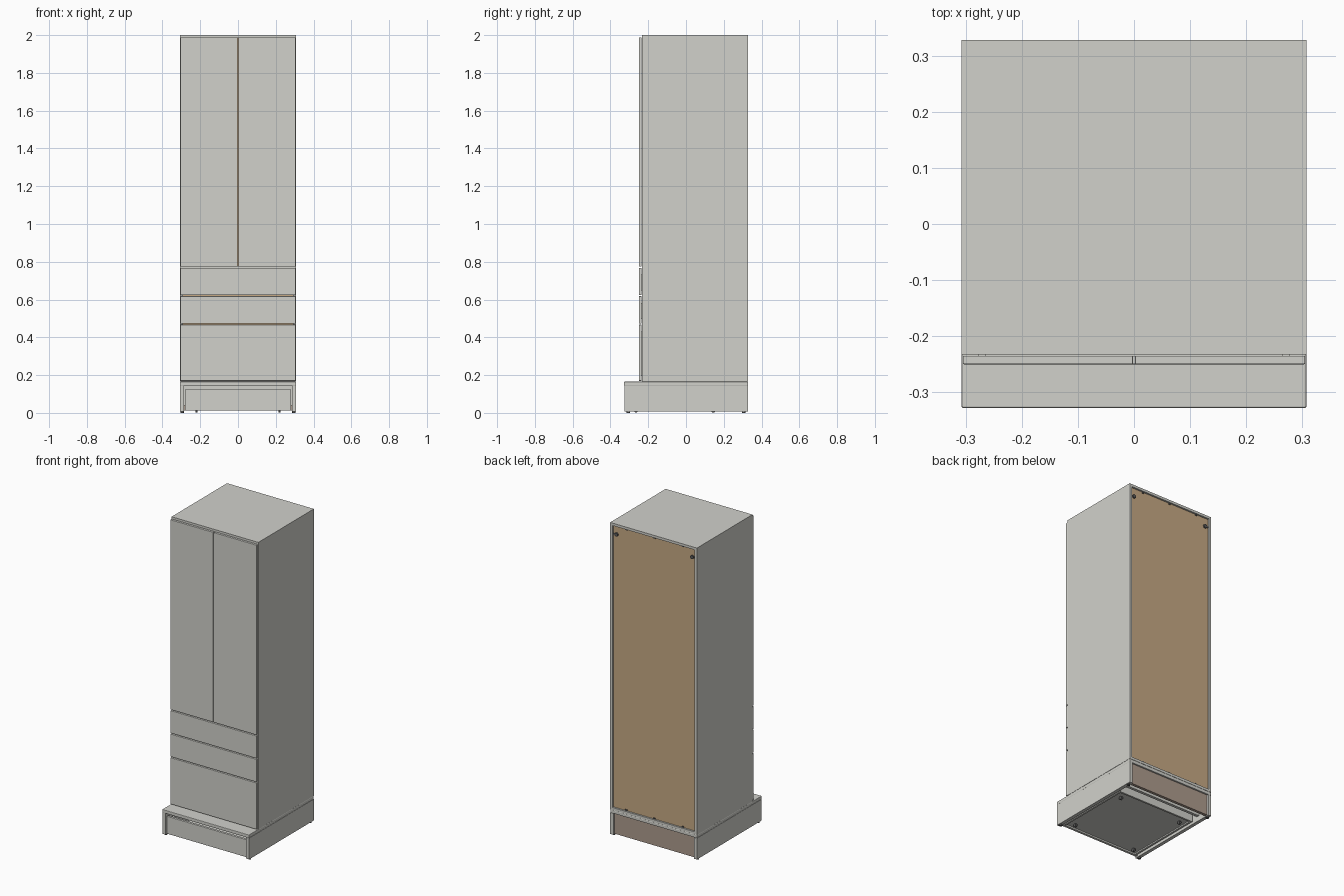
import bpy, bmesh, math
from mathutils import Vector

if "Cube" in bpy.data.objects:
    bpy.data.objects.remove(bpy.data.objects["Cube"])


def material(name, r, g, b):
    m = bpy.data.materials.new(name)
    m.diffuse_color = (r, g, b, 1)
    m.use_nodes = True
    m.node_tree.nodes["Principled BSDF"].inputs["Base Color"].default_value = m.diffuse_color
    return m


GREY = material("warm light grey", 0.64, 0.64, 0.60)
BROWN = material("brown hardboard", 0.57, 0.40, 0.23)
TAUPE = material("taupe board", 0.42, 0.33, 0.27)
DARK = material("dark grey fittings", 0.10, 0.10, 0.10)


def box(name, x, y, z, mat=GREY, bevel=0.0, segments=2):
    """Box from (min, max) pairs, with optionally rounded edges."""
    bm = bmesh.new()
    bmesh.ops.create_cube(bm, size=1)
    for v in bm.verts:
        v.co = Vector([(a + b) / 2 + c * (b - a) for c, (a, b) in zip(v.co, (x, y, z))])
    if bevel:
        bmesh.ops.bevel(bm, geom=bm.edges[:], offset=bevel, segments=segments,
                        affect='EDGES', profile=0.5)
    me = bpy.data.meshes.new(name)
    bm.to_mesh(me)
    bm.free()
    me.materials.append(mat)
    ob = bpy.data.objects.new(name, me)
    bpy.context.collection.objects.link(ob)
    return ob


def cylinder(name, loc, r, depth, axis, mat=DARK):
    rot = {'X': (0, math.pi / 2, 0), 'Y': (math.pi / 2, 0, 0), 'Z': (0, 0, 0)}[axis]
    bpy.ops.mesh.primitive_cylinder_add(vertices=20, radius=r, depth=depth,
                                        location=loc, rotation=rot)
    ob = bpy.context.object
    ob.name = name
    ob.data.materials.append(mat)
    bpy.ops.object.shade_smooth_by_angle()
    return ob


def open_tray(name, x, y, z, t=0.012):
    """Drawer box: floor, two sides and a back behind a separate front."""
    box(name + "_floor", (x[0] + t, x[1] - t), (y[0], y[1] - t), (z[0] + 0.008, z[0] + 0.014))
    box(name + "_left", (x[0], x[0] + t), y, z)
    box(name + "_right", (x[1] - t, x[1]), y, z)
    box(name + "_back", (x[0] + t, x[1] - t), (y[1] - t, y[1]), z)


W, BACK, FRONT = 0.307, 0.328, -0.328
BODY = -0.233          # front edge of the cabinet carcass

# Carcass panels
for s, side in ((-1, "left"), (1, "right")):
    box("cabinet_side_" + side, sorted((s * 0.291, s * W)), (BODY, BACK), (0.165, 1.984))
    box("base_side_" + side, sorted((s * 0.285, s * W)), (FRONT + 0.002, BACK), (0.008, 0.144))
box("cabinet_top", (-W, W), (BODY, BACK), (1.984, 2.0))
box("cabinet_bottom", (-0.291, 0.291), (BODY, BACK), (0.165, 0.181))
box("cabinet_divider", (-0.291, 0.291), (BODY + 0.003, 0.312), (0.762, 0.778))
box("cabinet_back", (-0.291, 0.291), (0.312, 0.317), (0.181, 1.984), BROWN)

# Doors and drawer fronts with softened edges
box("door_left", (-0.305, -0.002), (-0.25, -0.235), (0.774, 1.988), bevel=0.002)
box("door_right", (0.002, 0.305), (-0.25, -0.235), (0.774, 1.988), bevel=0.002)
for i, (z0, z1) in enumerate(((0.170, 0.467), (0.473, 0.618), (0.624, 0.768))):
    name = "drawer_%d" % (i + 1)
    box(name + "_front", (-0.305, 0.305), (-0.25, -0.235), (z0, z1), bevel=0.002)
    open_tray(name, (-0.277, 0.277), (-0.235, 0.27), (z0 + 0.025, z1 - 0.035))

# Base: rounded cover board, rear panel and rails
box("base_cover", (-W, W), (FRONT, BACK), (0.144, 0.165), bevel=0.003)
box("base_back", (-0.285, 0.285), (0.300, 0.318), (0.012, 0.144), TAUPE)
box("base_rear_rail", (-0.285, 0.285), (0.225, 0.243), (0.04, 0.144))

# Low drawer on rollers inside the base
box("base_drawer_front", (-0.281, 0.281), (-0.318, -0.302), (0.012, 0.124), bevel=0.002)
open_tray("base_drawer", (-0.272, 0.272), (-0.302, 0.2), (0.014, 0.11))
for x in (-0.22, 0.22):
    for y in (-0.265, 0.145):
        cylinder("drawer_roller", (x, y, 0.0125), 0.011, 0.012, 'X')

# Gliders under the base sides
for x in (-0.296, 0.296):
    for y in (-0.305, 0.305):
        cylinder("base_glider", (x, y, 0.004), 0.009, 0.008, 'Z')

# Wall fixings and small clips on the back panel
for s in (-1, 1):
    cylinder("wall_fixing", (s * 0.268, 0.32, 1.93), 0.012, 0.009, 'Y')
    box("wall_fixing_tab", sorted((s * 0.268, s * 0.291)), (0.317, 0.321), (1.925, 1.935), DARK)
for x in (-0.2, 0.0, 0.2):
    for z in (0.185, 1.98):
        box("back_clip", (x - 0.007, x + 0.007), (0.317, 0.321), (z - 0.004, z + 0.004), DARK)
